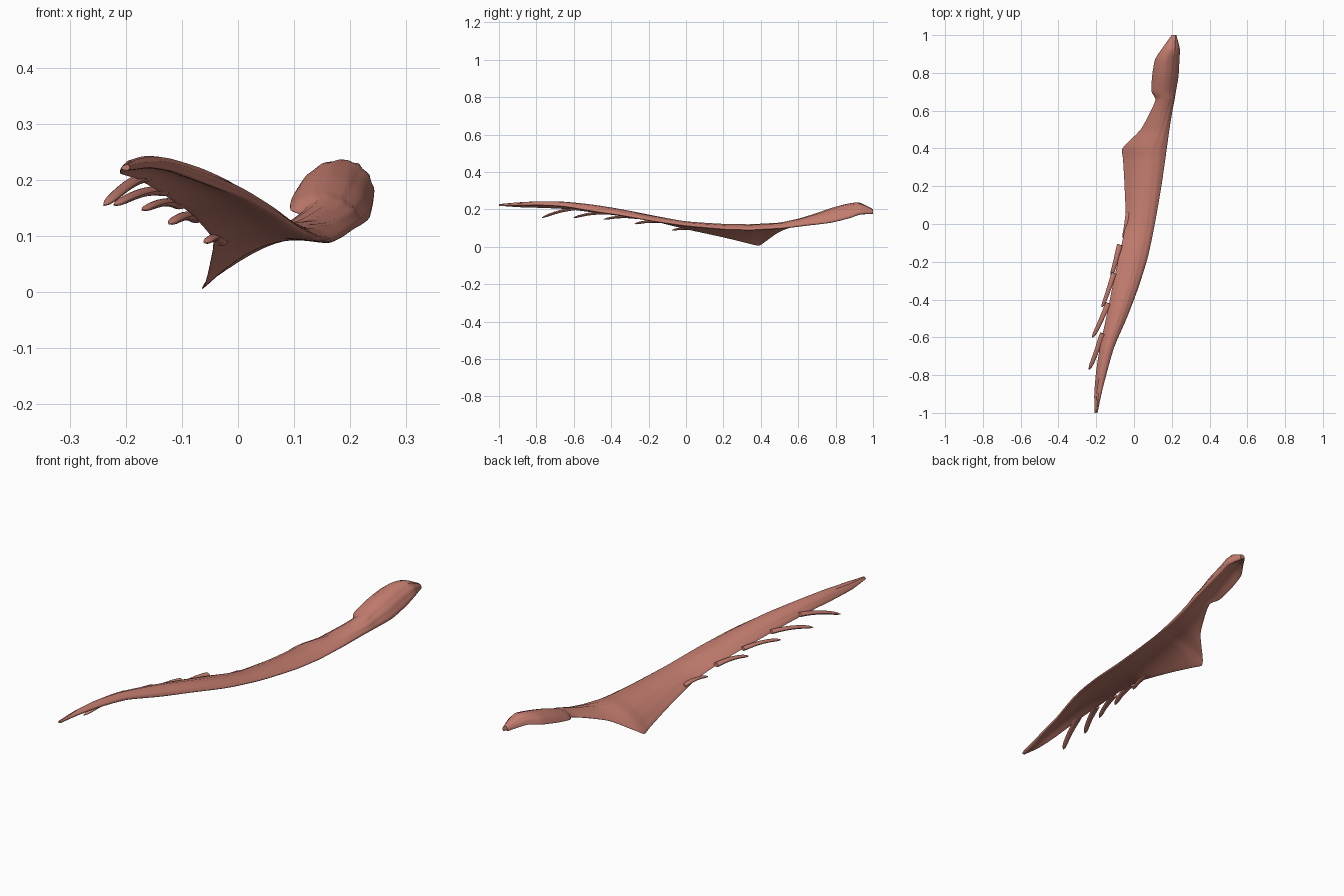
import bpy, bmesh, math
from mathutils import Vector
from mathutils.geometry import interpolate_bezier

if "Cube" in bpy.data.objects:
    bpy.data.objects.remove(bpy.data.objects["Cube"])

muscle = bpy.data.materials.new("muscle_red")
muscle.diffuse_color = (0.54, 0.20, 0.155, 1)
muscle.use_nodes = True
muscle.node_tree.nodes["Principled BSDF"].inputs["Base Color"].default_value = muscle.diffuse_color


def finish(name, rings, angle=45):
    """Skin a list of closed rings into a capped solid."""
    bm = bmesh.new()
    vs = [[bm.verts.new(p) for p in r] for r in rings]
    n = len(vs[0])
    for a, b in zip(vs, vs[1:]):
        for j in range(n):
            bm.faces.new((a[j], a[(j + 1) % n], b[(j + 1) % n], b[j]))
    bm.faces.new(vs[0])
    bm.faces.new(vs[-1])
    bmesh.ops.recalc_face_normals(bm, faces=bm.faces)
    me = bpy.data.meshes.new(name)
    bm.to_mesh(me)
    bm.free()
    ob = bpy.data.objects.new(name, me)
    bpy.context.collection.objects.link(ob)
    me.materials.append(muscle)
    bpy.ops.object.select_all(action='DESELECT')
    ob.select_set(True)
    bpy.context.view_layer.objects.active = ob
    bpy.ops.object.shade_smooth_by_angle(angle=math.radians(angle))
    return ob


# Sheet stations: y, left x, left z, right x, right z, middle z, thickness
stations = [
    (-1.00, -.208, .220, -.193, .222, .222, .010),
    (-.90, -.210, .212, -.173, .224, .226, .018),
    (-.78, -.200, .208, -.143, .223, .231, .020),
    (-.65, -.180, .202, -.105, .215, .228, .022),
    (-.50, -.148, .184, -.040, .190, .212, .024),
    (-.35, -.118, .164, .018, .168, .188, .024),
    (-.18, -.082, .138, .072, .138, .155, .024),
    (0.00, -.045, .094, .110, .112, .122, .024),
    (.20, -.050, .050, .145, .094, .105, .024),
    (.34, -.058, .016, .165, .090, .098, .026),
    (.39, -.064, .006, .172, .092, .099, .026),
    (.42, -.045, .024, .176, .094, .102, .028),
    (.50, .035, .080, .187, .100, .112, .030),
    (.60, .090, .118, .202, .110, .133, .032),
    (.66, .114, .136, .212, .116, .150, .034),
    (.70, .094, .146, .219, .120, .163, .034),
    (.78, .096, .164, .232, .130, .190, .036),
    (.87, .112, .185, .237, .152, .213, .036),
    (.93, .150, .196, .237, .172, .217, .036),
    (1.00, .200, .180, .220, .176, .192, .018),
]


def station(s):
    """Softly interpolated station values."""
    i = min(int(s), len(stations) - 2)
    t = s - i
    p = [stations[max(0, min(len(stations) - 1, i + k))] for k in (-1, 0, 1, 2)]
    out = []
    for a, b, c, d in zip(*p):
        m0, m1 = (c - a) * .35, (d - b) * .35
        out.append(b * (2*t**3 - 3*t*t + 1) + m0 * (t**3 - 2*t*t + t)
                   + c * (3*t*t - 2*t**3) + m1 * (t**3 - t*t))
    return out


# Long twisted muscle sheet with faint fibre ridges
N, SUB = 24, 6
rings = []
for k in range((len(stations) - 1) * SUB + 1):
    y, xl, zl, xr, zr, zm, th = station(k / SUB)
    top, bot = [], []
    for j in range(N + 1):
        u = (1 - math.cos(math.pi * j / N)) / 2
        x = xl + (xr - xl) * u
        z = zl * (1-u) * (1-2*u) + zm * 4*u*(1-u) + zr * u * (2*u-1)
        slope = (zl * (4*u-3) + zm * (4-8*u) + zr * (4*u-1)) / (xr - xl)
        nrm = Vector((-slope, 0, 1)).normalized()
        h = th * .5 * math.sqrt(max(0, 1 - (2*u-1)**2)) * (.6 + .75 * u)
        ridge = 1 + .10 * math.sin(u * 38 + y * 3)
        c = Vector((x, y, z))
        top.append(c + nrm * h * ridge)
        bot.append(c - nrm * h)
    rings.append(top + bot[-2:0:-1])
finish("muscle_sheet", rings)

# Tapered slips branching from the left edge: root, tip, half width
slips = [
    ((-.165, -.58, .205), (-.238, -.77, .155), .015),
    ((-.135, -.42, .180), (-.220, -.60, .155), .015),
    ((-.105, -.26, .156), (-.170, -.44, .146), .014),
    ((-.075, -.11, .132), (-.122, -.275, .122), .015),
    ((-.030, .06, .090), (-.058, -.075, .088), .013),
]
for n, (a, b, w) in enumerate(slips):
    a, b = Vector(a), Vector(b)
    d = b - a
    path = interpolate_bezier(a, a + d * .35 + Vector((0, 0, .012)),
                              a + d * .7 + Vector((.006, 0, .010)), b, 14)
    side = d.cross(Vector((0, 0, 1))).normalized()
    up = side.cross(d).normalized()
    rings = []
    for i, p in enumerate(path):
        t = i / 13
        r = w * (1 - .35 * t) * (math.sqrt(max(.06, 1 - max(0, (t - .8) / .2) ** 2)))
        rings.append([p + side * r * math.cos(q * math.pi / 6)
                      + up * r * .6 * math.sin(q * math.pi / 6) for q in range(12)])
    finish("rib_slip_%d" % (n + 1), rings)
